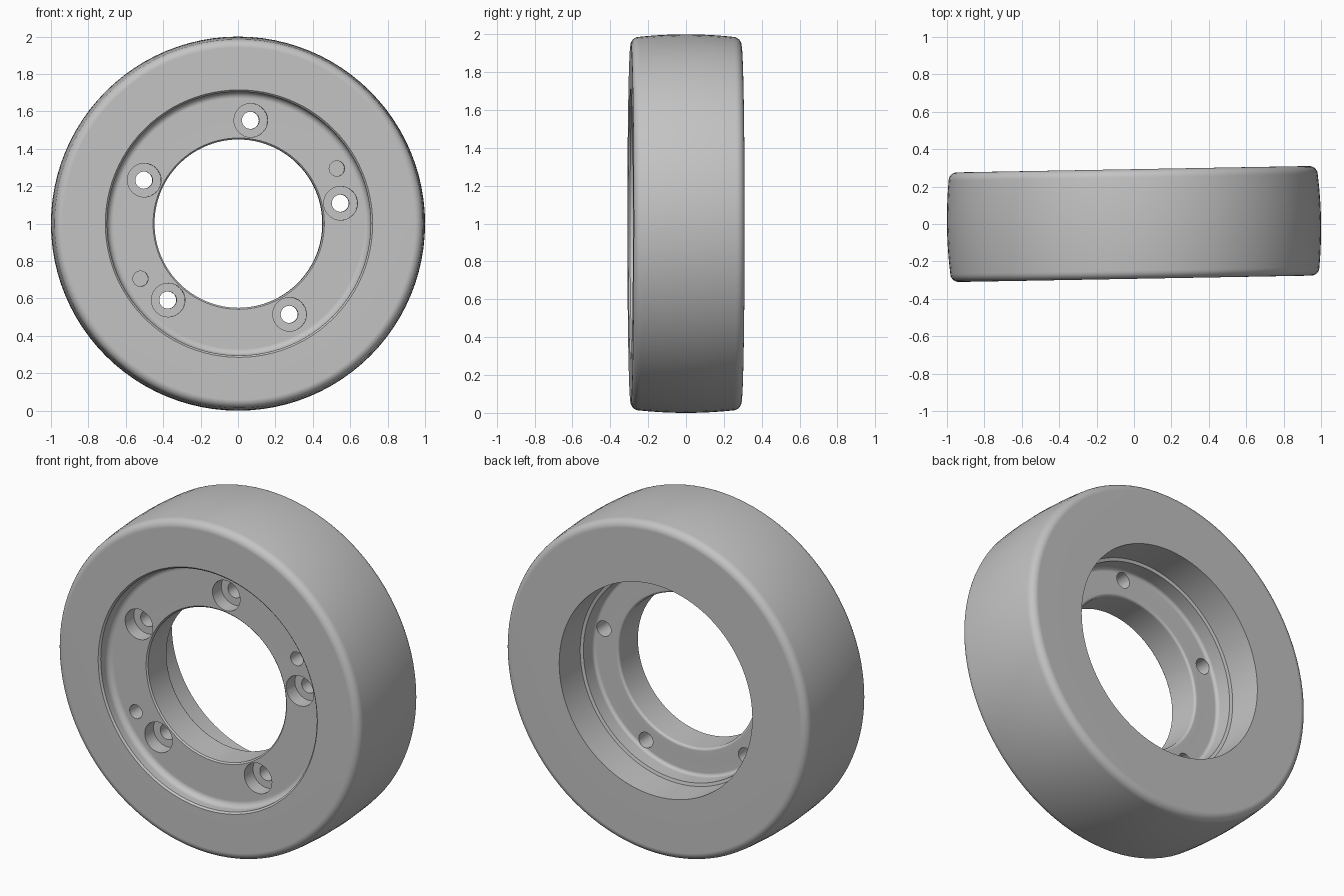
import bpy
import bmesh
from math import sin, cos, pi, radians
from mathutils import Matrix, Vector

if "Cube" in bpy.data.objects:
    bpy.data.objects.remove(bpy.data.objects["Cube"])

HALF = 0.293      # half the wheel width
JOINT = 0.74      # radius where tyre and hub meet
HUB_FRONT = -0.21
HUB_BACK = -0.015
PLACE = Matrix.Translation((0, 0, 1)) @ Matrix.Rotation(0.018, 4, "Z")

grey = bpy.data.materials.new("plain grey")
grey.use_nodes = True
colour = (0.55, 0.55, 0.55, 1)
grey.diffuse_color = colour
grey.node_tree.nodes["Principled BSDF"].inputs["Base Color"].default_value = colour


def arc(r, y, rr, ry, start, end, steps=6):
    """Quarter-round points about (r, y) in the profile plane."""
    angles = [radians(start + (end - start) * i / steps) for i in range(steps + 1)]
    return [(r + rr * cos(a), y + ry * sin(a)) for a in angles]


def new_object(name, bm):
    mesh = bpy.data.meshes.new(name)
    bm.to_mesh(mesh)
    bm.free()
    mesh.materials.append(grey)
    obj = bpy.data.objects.new(name, mesh)
    bpy.context.collection.objects.link(obj)
    return obj


def lathe(name, profile, segments=96):
    """Revolve a closed (radius, y) profile about the y axis."""
    bm = bmesh.new()
    verts = [bm.verts.new((r, y, 0)) for r, y in profile]
    edges = [bm.edges.new((v, verts[i - 1])) for i, v in enumerate(verts)]
    bmesh.ops.spin(bm, geom=verts + edges, cent=(0, 0, 0), axis=(0, 1, 0),
                   angle=2 * pi, steps=segments, use_merge=True)
    bmesh.ops.remove_doubles(bm, verts=bm.verts, dist=0.0001)
    bmesh.ops.recalc_face_normals(bm, faces=bm.faces)
    return new_object(name, bm)


def activate(obj):
    bpy.ops.object.select_all(action="DESELECT")
    obj.select_set(True)
    bpy.context.view_layer.objects.active = obj


def drill(obj, angle, distance, radius, y0, y1):
    """Cut a round hole along y at a polar position on the wheel."""
    bm = bmesh.new()
    a = radians(angle)
    centre = Vector((distance * cos(a), (y0 + y1) / 2, distance * sin(a)))
    bmesh.ops.create_cone(bm, cap_ends=True, segments=32, radius1=radius,
                          radius2=radius, depth=y1 - y0,
                          matrix=Matrix.Translation(centre) @ Matrix.Rotation(pi / 2, 4, "X"))
    cutter = new_object("hole_cutter", bm)
    cutter.hide_render = True
    mod = obj.modifiers.new("hole", "BOOLEAN")
    mod.operation = "DIFFERENCE"
    mod.solver = "EXACT"
    mod.object = cutter
    activate(obj)
    bpy.ops.object.modifier_apply(modifier=mod.name)
    bpy.data.objects.remove(cutter)


def finish(obj):
    obj.matrix_world = PLACE
    activate(obj)
    bpy.ops.object.shade_smooth_by_angle(angle=radians(32))
    mod = obj.modifiers.new("flat face normals", "WEIGHTED_NORMAL")
    mod.keep_sharp = True


# Tyre: slightly crowned tread with rounded shoulders
edge = HALF - 0.045
crown = [(1 - 0.013 * (y / edge) ** 2, y) for y in (edge * i / 5 for i in range(-4, 5))]
tyre = lathe("tyre",
             [(JOINT, -HALF)]
             + arc(0.942, -edge, 0.045, 0.045, -90, 0)
             + crown
             + arc(0.942, edge, 0.045, 0.045, 0, 90)
             + [(JOINT, HALF)])

# Hub: shallow front recess, deep stepped back cavity, central bore
hub = lathe("hub",
            [(JOINT, HALF), (0.63, HALF), (0.63, 0.09), (0.612, 0.085), (0.612, HUB_BACK + 0.02)]
            + arc(0.592, HUB_BACK + 0.02, 0.02, 0.02, 0, -90, 4)
            + [(0.5, HUB_BACK)]
            + arc(0.465, HUB_BACK - 0.015, 0.015, 0.015, 90, 180, 4)
            + [(0.45, HUB_FRONT + 0.008), (0.458, HUB_FRONT)]
            + arc(0.67, HUB_FRONT - 0.035, 0.035, 0.035, 90, 0)
            + [(0.705, -HALF + 0.01), (0.715, -HALF), (JOINT, -HALF)])

# Five counterbored bolt holes
for i in range(5):
    angle = 11.3 + 72 * i
    drill(hub, angle, 0.556, 0.09, -0.4, HUB_FRONT + 0.085)
    drill(hub, angle, 0.556, 0.046, -0.4, 0.2)

# Two blind locating holes
for angle in (29.3, 209.3):
    drill(hub, angle, 0.602, 0.041, -0.4, HUB_FRONT + 0.1)

for part in (tyre, hub):
    finish(part)
